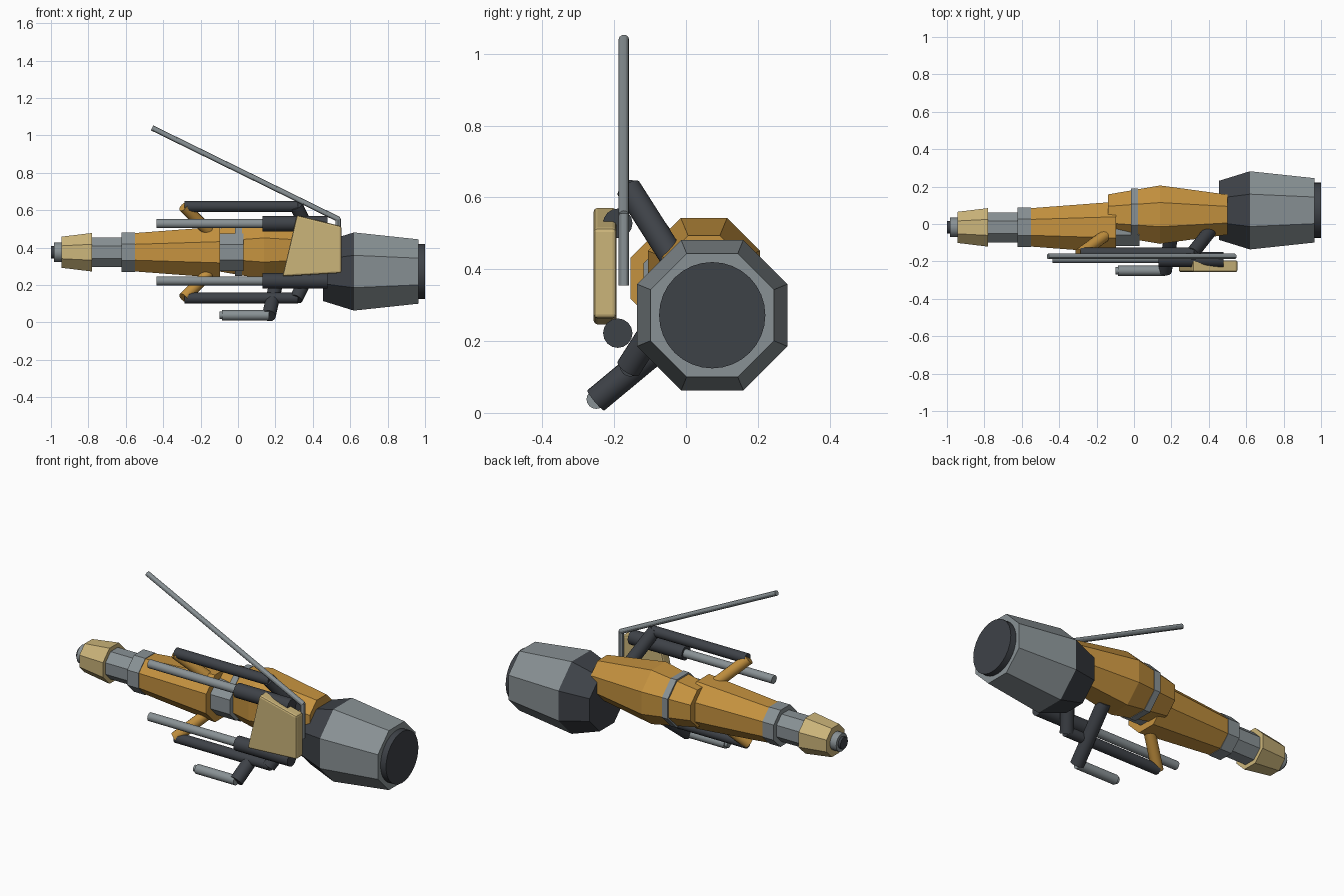
import bpy, bmesh, math
from mathutils import Vector

if "Cube" in bpy.data.objects:
    bpy.data.objects.remove(bpy.data.objects["Cube"])


def material(name, rgb):
    m = bpy.data.materials.new(name)
    m.diffuse_color = (*rgb, 1)
    m.use_nodes = True
    m.node_tree.nodes["Principled BSDF"].inputs["Base Color"].default_value = m.diffuse_color
    return m


ORANGE = material("orange paint", (0.56, 0.29, 0.05))
TAN = material("tan paint", (0.60, 0.46, 0.195))
GREY = material("grey metal", (0.25, 0.285, 0.30))
DARK = material("dark metal", (0.048, 0.054, 0.064))


def finish(name, bm, mats):
    bmesh.ops.recalc_face_normals(bm, faces=bm.faces)
    me = bpy.data.meshes.new(name)
    bm.to_mesh(me)
    bm.free()
    ob = bpy.data.objects.new(name, me)
    bpy.context.collection.objects.link(ob)
    for m in mats:
        me.materials.append(m)
    return ob


def hull(name, y, z, profile, mats, split=None):
    """Octagonal body along x; profile holds (x, half width across flats)."""
    bm = bmesh.new()
    rings = []
    for x, half in profile:
        r = half / math.cos(math.pi / 8)
        rings.append([bm.verts.new((x, y + r * math.cos(a), z + r * math.sin(a)))
                      for a in (math.pi / 8 + k * math.pi / 4 for k in range(8))])
    for a, b in zip(rings, rings[1:]):
        for k in range(8):
            n = (k + 1) % 8
            bm.faces.new((a[k], a[n], b[n], b[k]))
    bm.faces.new(rings[0])
    bm.faces.new(rings[-1])
    if split is not None:
        for f in bm.faces:
            f.material_index = int(f.calc_center_median().x > split)
    return finish(name, bm, mats)


def rod(name, start, end, r, mat, sides=16):
    """Round bar between two points."""
    a, b = Vector(start), Vector(end)
    bm = bmesh.new()
    bmesh.ops.create_cone(bm, cap_ends=True, segments=sides, radius1=r, radius2=r,
                          depth=(b - a).length)
    q = (b - a).to_track_quat('Z', 'Y')
    for v in bm.verts:
        v.co = q @ v.co + (a + b) / 2
    ob = finish(name, bm, [mat])
    bpy.ops.object.select_all(action='DESELECT')
    bpy.context.view_layer.objects.active = ob
    ob.select_set(True)
    bpy.ops.object.shade_smooth_by_angle(angle=math.radians(30))
    return ob


# Nose section
NY, NZ = -0.018, 0.375
hull("nose_hull", NY, NZ, [(-0.56, 0.102), (-0.095, 0.137)], [ORANGE])
hull("nose_collar", NY, NZ, [(-0.623, 0.106), (-0.55, 0.106)], [GREY])
hull("nose_neck", NY, NZ, [(-0.79, 0.08), (-0.61, 0.08)], [GREY])
hull("nose_cap", NY, NZ, [(-0.945, 0.083), (-0.78, 0.103)], [TAN])
rod("nose_tip", (-0.985, NY, NZ), (-0.93, NY, NZ), 0.052, GREY)
rod("nose_tip_plug", (-1.0, NY, NZ), (-0.97, NY, NZ), 0.034, DARK)
hull("hull_connector", NY, NZ, [(-0.11, 0.1), (0.03, 0.1)], [GREY])

# Middle body with its band
MY, MZ = 0.05, 0.387
hull("middle_hull", MY, MZ, [(-0.14, 0.108), (0.14, 0.156), (0.5, 0.107)], [ORANGE])
hull("middle_band", MY, MZ, [(-0.015, 0.139), (0.022, 0.139)], [GREY])

# Engine
EY, EZ = 0.073, 0.272
hull("engine", EY, EZ, [(0.455, 0.158), (0.62, 0.209), (0.965, 0.172)], [DARK, GREY], 0.6)
rod("engine_exhaust", (0.95, EY, EZ), (1.0, EY, EZ), 0.148, DARK, 32)

# Mirrored upper and lower outriggers
for side, s in (("upper", 1), ("lower", -1)):
    def h(d):
        return 0.375 + s * d
    rod(side + "_rail", (-0.285, -0.155, h(0.245)), (0.32, -0.155, h(0.245)), 0.029, DARK)
    rod(side + "_rear_strut", (0.31, -0.16, h(0.25)), (0.42, -0.02, h(0.03)), 0.036, DARK)
    rod(side + "_front_strut", (-0.29, -0.16, h(0.245)), (-0.13, -0.045, h(0.085)), 0.031, ORANGE)
    rod(side + "_barrel_body", (0.132, -0.19, h(0.153)), (0.478, -0.19, h(0.153)), 0.041, DARK)
    rod(side + "_barrel", (-0.435, -0.185, h(0.153)), (0.15, -0.185, h(0.153)), 0.024, GREY)

# Hand grip under the body
rod("grip_arm", (0.165, -0.251, 0.035), (0.215, 0.02, 0.26), 0.037, DARK)
rod("grip_handle", (-0.085, -0.25, 0.038), (0.165, -0.25, 0.038), 0.027, GREY)
rod("grip_end", (-0.1, -0.25, 0.038), (-0.07, -0.25, 0.038), 0.019, GREY)

# Antenna and its mast
rod("antenna", (-0.46, -0.173, 1.04), (0.54, -0.173, 0.55), 0.0145, GREY, 12)
rod("antenna_mast", (0.535, -0.173, 0.355), (0.535, -0.173, 0.555), 0.0145, GREY, 12)

# Side panel with softened edges
bm = bmesh.new()
face = bm.faces.new([bm.verts.new((x, -0.257, z)) for x, z in
                     ((0.238, 0.246), (0.553, 0.264), (0.553, 0.514), (0.315, 0.573))])
ext = bmesh.ops.extrude_face_region(bm, geom=[face])
for v in ext["geom"]:
    if isinstance(v, bmesh.types.BMVert):
        v.co.y += 0.063
panel = finish("side_panel", bm, [TAN])
bev = panel.modifiers.new("soft edges", 'BEVEL')
bev.width = 0.01
bev.segments = 2
